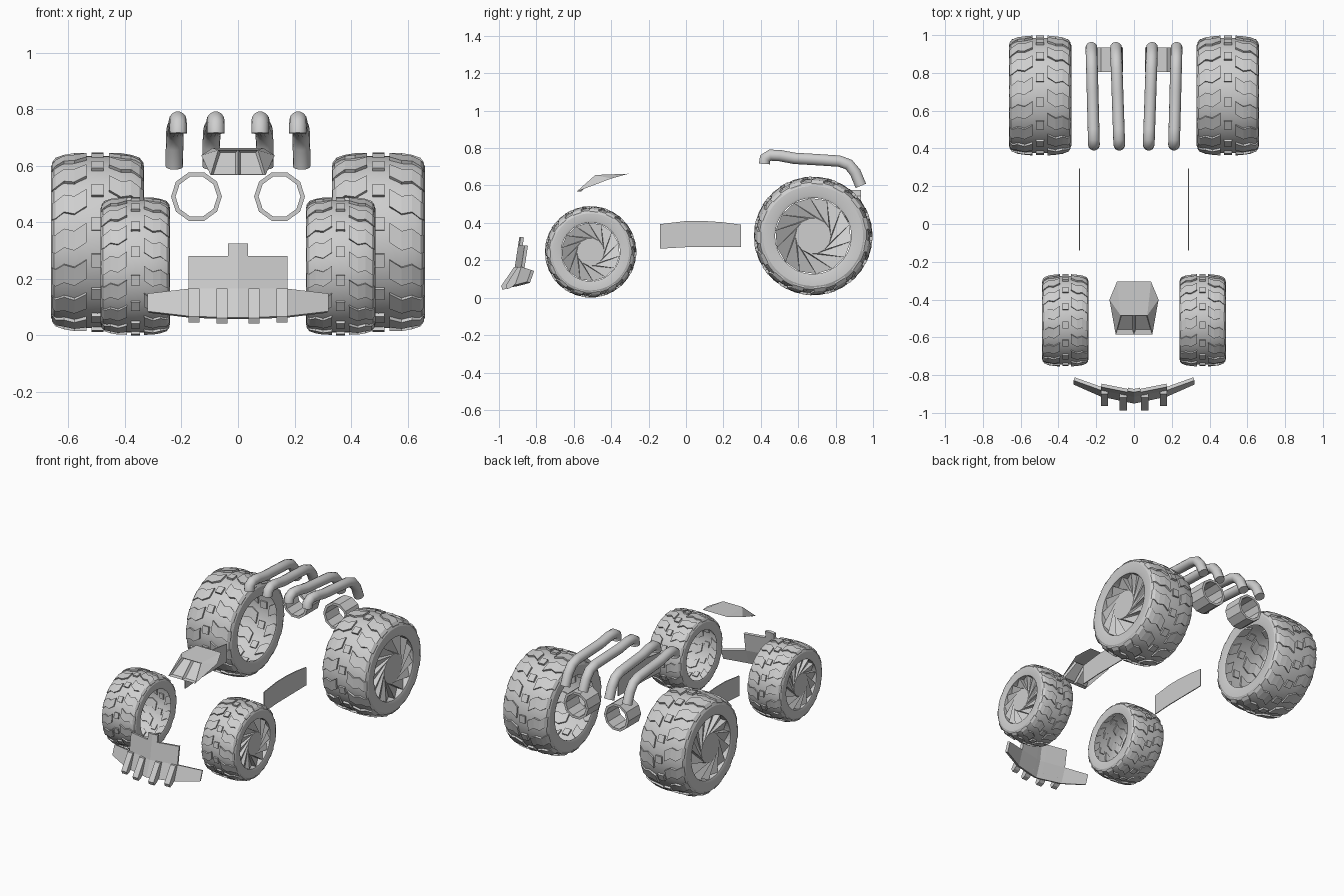
import bpy, bmesh, math
from mathutils import Vector

if "Cube" in bpy.data.objects:
    bpy.data.objects.remove(bpy.data.objects["Cube"])

grey = bpy.data.materials.new("light grey")
grey.use_nodes = True
grey.diffuse_color = (0.62, 0.62, 0.62, 1)
grey.node_tree.nodes["Principled BSDF"].inputs["Base Color"].default_value = (0.62, 0.62, 0.62, 1)


def finish(name, bm, location=(0, 0, 0), smooth=None, thickness=0):
    """Turn a bmesh into a named grey object."""
    bmesh.ops.remove_doubles(bm, verts=bm.verts, dist=1e-5)
    bmesh.ops.recalc_face_normals(bm, faces=bm.faces)
    mesh = bpy.data.meshes.new(name)
    bm.to_mesh(mesh)
    bm.free()
    mesh.materials.append(grey)
    ob = bpy.data.objects.new(name, mesh)
    bpy.context.collection.objects.link(ob)
    ob.location = location
    if thickness:
        mod = ob.modifiers.new("thickness", "SOLIDIFY")
        mod.thickness = thickness
        mod.offset = -1
    if smooth:
        bpy.ops.object.select_all(action="DESELECT")
        ob.select_set(True)
        bpy.context.view_layer.objects.active = ob
        bpy.ops.object.shade_smooth_by_angle(angle=math.radians(smooth))
    return ob


def face(bm, *points):
    return bm.faces.new([bm.verts.new(p) for p in points])


def loft(bm, rings, closed=True, caps=False):
    """Join rows of points with quads."""
    rows = [[bm.verts.new(p) for p in ring] for ring in rings]
    n = len(rows[0])
    for a, b in zip(rows, rows[1:]):
        for i in range(n if closed else n - 1):
            j = (i + 1) % n
            bm.faces.new((a[i], a[j], b[j], b[i]))
    if caps:
        bm.faces.new(rows[0])
        bm.faces.new(rows[-1])


# ---- Wheels: hollow tyre, raised tread blocks, turbine hub ----
def wheel(name, centre, R, W, side):
    def pt(x, r, a):
        return (side * x * W, r * R * math.cos(a), r * R * math.sin(a))

    # tyre shell, open on the inner side
    bm = bmesh.new()
    half = [(0.97, 0.64), (1, 0.68), (1, 0.84), (0.94, 0.9), (0.8, 0.93), (0.45, 0.955)]
    profile = half + [(0, 0.96)] + [(-x, r) for x, r in reversed(half)]
    turn = [2 * math.pi * i / 60 for i in range(60)]
    loft(bm, [[pt(x, r, a) for a in turn] for x, r in profile])
    finish(name + "_tyre", bm, centre, 25)

    # tread: a centre row of squares and a bent bar on each shoulder
    bm = bmesh.new()

    def block(stations, angle, width):
        rings = []
        for x, r, bend in stations:
            lo, hi = angle + bend - width / 2, angle + bend + width / 2
            rings.append([pt(x, r, lo), pt(x, r, hi), pt(x, r - 0.07, hi), pt(x, r - 0.07, lo)])
        loft(bm, rings, caps=True)

    count = 15
    step = 2 * math.pi / count
    bar = [(0.24, 0.998, 0.0), (0.5, 0.99, 0.09), (0.72, 0.972, 0.06), (0.9, 0.94, 0.13), (0.98, 0.885, 0.13)]
    for i in range(count):
        block([(-0.13, 1, 0), (0.13, 1, 0)], i * step, 0.15)
        for s, shift in ((1, 0.25), (-1, 0.75)):
            block([(s * x, r, b) for x, r, b in bar], (i + shift) * step, 0.22)
    finish(name + "_tread", bm, centre)

    # hub with twisted blades
    bm = bmesh.new()
    blades = 14
    step = 2 * math.pi / blades
    high, low, skew = 0.95, 0.68, 0.75
    loft(bm, [[pt(x, 0.64, a) for a in turn] for x in (0.97, low)])
    face(bm, *[pt(high, 0.3, i * step) for i in range(blades)])
    for i in range(blades):
        a, b = i * step, (i + 1) * step
        inner_a, inner_b = pt(high, 0.3, a), pt(high, 0.3, b)
        edge_high, edge_low = pt(high, 0.64, a + skew), pt(low, 0.64, a + skew)
        next_low = pt(low, 0.64, b + skew)
        face(bm, inner_a, edge_high, next_low)
        face(bm, inner_a, next_low, inner_b)
        face(bm, inner_a, edge_low, edge_high)
    finish(name + "_hub", bm, centre)


for label, s in (("left", 1), ("right", -1)):
    wheel("front_wheel_" + label, (s * 0.363, -0.51, 0.245), 0.245, 0.123, s)
    wheel("rear_wheel_" + label, (s * 0.497, 0.68, 0.33), 0.318, 0.165, s)

    # ---- Side plates ----
    bm = bmesh.new()
    outline = [(-0.14, 0.262), (0, 0.27), (0.295, 0.272), (0.295, 0.39),
               (0.2, 0.403), (0.1, 0.41), (0, 0.41), (-0.14, 0.393)]
    face(bm, *[(s * 0.285, y, z) for y, z in outline])
    finish("side_plate_" + label, bm, thickness=0.006)

    # ---- Rear tubes ----
    bm = bmesh.new()
    ring = [2 * math.pi * (i + 0.5) / 10 for i in range(10)]
    section = [(0.09, 0.805), (0.09, 0.935), (0.074, 0.935), (0.074, 0.805), (0.09, 0.805)]
    loft(bm, [[(r * math.sin(a), y, r * math.cos(a)) for a in ring] for r, y in section])
    finish("rear_tube_" + label, bm, (s * 0.147, 0, 0.491))

    # ---- Exhaust pipes ----
    path = [(0.42, 0.715), (0.422, 0.745), (0.45, 0.762), (0.5, 0.76), (0.58, 0.745),
            (0.7, 0.738), (0.82, 0.73), (0.87, 0.712), (0.905, 0.67), (0.935, 0.598)]
    for place, x0, x1 in (("inner", 0.078, 0.095), ("outer", 0.212, 0.225)):
        bm = bmesh.new()
        points = [Vector((s * (x0 + (x1 - x0) * (y - 0.42) / 0.5), y, z)) for y, z in path]
        rings = []
        for i, p in enumerate(points):
            along = (points[min(i + 1, len(points) - 1)] - points[max(i - 1, 0)]).normalized()
            across = Vector((1, 0, 0))
            up = along.cross(across).normalized()
            rings.append([p + 0.031 * (across * math.cos(t) + up * math.sin(t))
                          for t in (2 * math.pi * k / 14 for k in range(14))])
        loft(bm, rings, caps=True)
        finish("exhaust_pipe_" + place + "_" + label, bm, smooth=50)

# ---- Hood scoop: sloped shell with two recessed slots ----
bm = bmesh.new()
slots = []
face(bm, (-0.07, -0.485, 0.656), (0.07, -0.485, 0.656), (0.09, -0.305, 0.663), (-0.09, -0.305, 0.663))
for s in (1, -1):
    low, top = (s * 0.097, -0.585, 0.567), (s * 0.07, -0.485, 0.656)
    wide, back = (s * 0.13, -0.4, 0.637), (s * 0.09, -0.305, 0.663)
    face(bm, low, wide, top)
    face(bm, top, wide, back)
    slots.append(face(bm, (0, -0.585, 0.567), low, top, (0, -0.485, 0.656)))
bmesh.ops.remove_doubles(bm, verts=bm.verts, dist=1e-5)
bmesh.ops.recalc_face_normals(bm, faces=bm.faces)
bmesh.ops.inset_individual(bm, faces=slots, thickness=0.012, depth=0)
bmesh.ops.translate(bm, vec=(0, 0.02, -0.003), verts=list({v for f in slots for v in f.verts}))
finish("hood_scoop", bm)

# ---- Front bumper: swept blade, raised plate, wings and teeth ----
def sweep(x):
    x = abs(x)
    return -0.915 + 0.2 * x if x < 0.175 else -0.88 + 0.4 * (x - 0.175)


bm = bmesh.new()
columns = [(-0.32, 0.085, 0.148), (-0.175, 0.068, 0.165), (-0.035, 0.063, 0.165),
           (0, 0.063, 0.165), (0.035, 0.063, 0.165), (0.175, 0.068, 0.165), (0.32, 0.085, 0.148)]
loft(bm, [[(x, sweep(x) - 0.35 * (0.165 - z), z) for z in (lo, hi)] for x, lo, hi in columns], closed=False)
loft(bm, [[(x, sweep(x) + 0.15 * (z - 0.165), z) for z in (0.165, 0.28)] for x, lo, hi in columns[1:-1]], closed=False)
loft(bm, [[(x, sweep(x) + 0.15 * (z - 0.165), z) for z in (0.28, 0.325)] for x, lo, hi in columns[2:-2]], closed=False)
finish("front_bumper", bm, thickness=0.018)

for label, s in (("left", 1), ("right", -1)):
    for place, x, reach, drop in (("inner", 0.057, 0.085, 0.042), ("outer", 0.156, 0.08, 0.046)):
        y = sweep(x)
        bm = bmesh.new()
        claw = [(y + 0.01, 0.165), (y - 0.015, 0.165), (y - reach, drop + 0.02),
                (y - reach + 0.008, drop), (y - 0.05, drop + 0.008), (y - 0.01, 0.09)]
        loft(bm, [[(s * (x + d), cy, cz) for cy, cz in claw] for d in (-0.019, 0.019)], caps=True)
        finish("bumper_tooth_" + place + "_" + label, bm)
